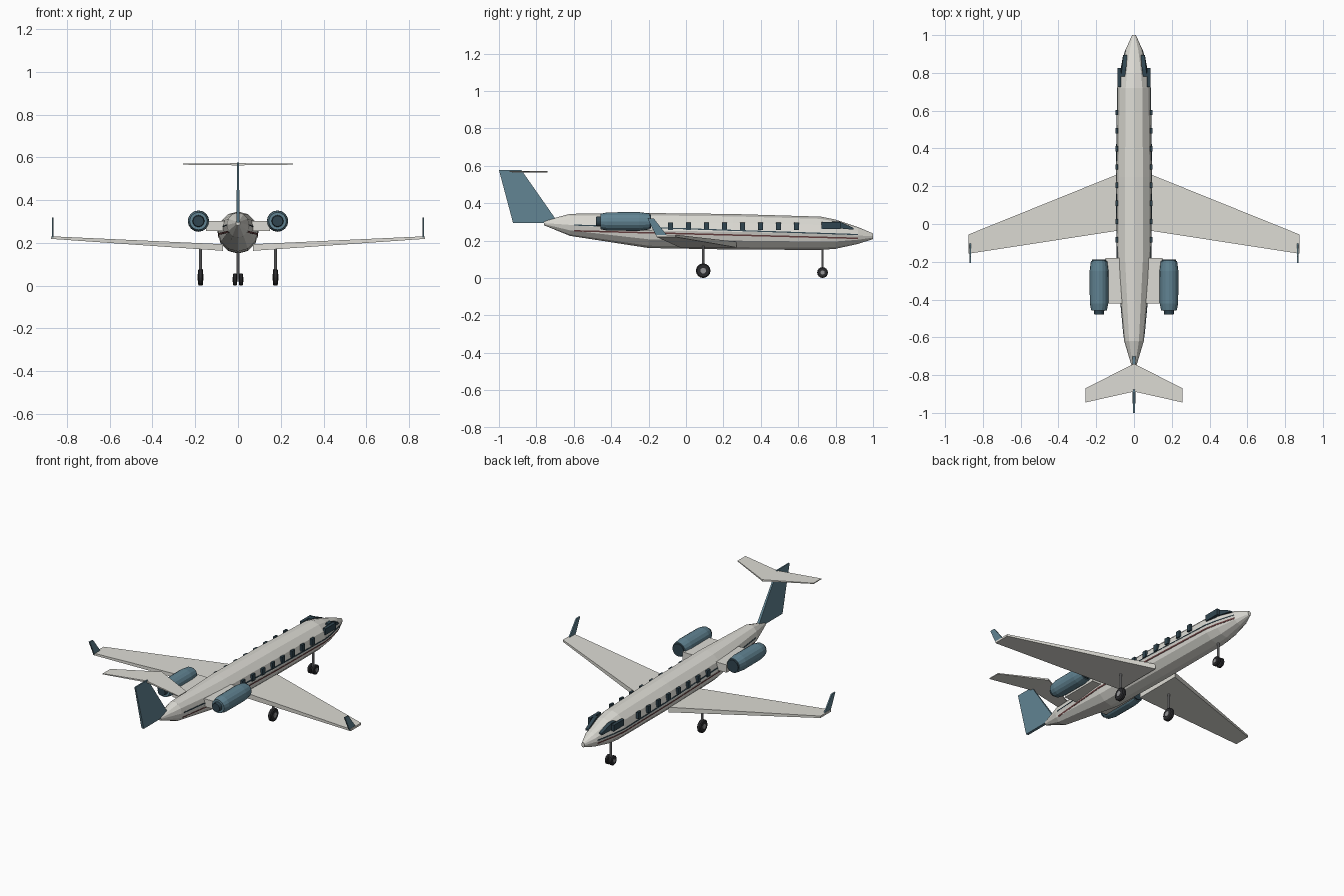
import bpy, bmesh, math
from mathutils import Vector

if "Cube" in bpy.data.objects:
    bpy.data.objects.remove(bpy.data.objects["Cube"])

def material(name, rgb):
    m = bpy.data.materials.new(name)
    m.diffuse_color = (*rgb, 1)
    m.use_nodes = True
    m.node_tree.nodes["Principled BSDF"].inputs["Base Color"].default_value = m.diffuse_color
    return m

WHITE = material("off_white", (0.72, 0.71, 0.66))
BLUE = material("slate_blue", (0.12, 0.23, 0.29))
GLASS = material("dark_glass", (0.03, 0.06, 0.08))
RED = material("stripe_red", (0.16, 0.06, 0.06))
RUBBER = material("rubber", (0.025, 0.025, 0.028))
METAL = material("metal", (0.3, 0.3, 0.31))

def loft(name, rings, mat, mirror=False):
    """Skin a list of equal-length point rings and cap both ends."""
    for side in ((1, -1) if mirror else (1,)):
        bm = bmesh.new()
        vs = [[bm.verts.new((p[0] * side, p[1], p[2])) for p in r] for r in rings]
        n = len(rings[0])
        for a, b in zip(vs, vs[1:]):
            for i in range(n):
                j = (i + 1) % n
                bm.faces.new((a[i], a[j], b[j], b[i]))
        bm.faces.new(vs[0])
        bm.faces.new(vs[-1])
        bmesh.ops.recalc_face_normals(bm, faces=bm.faces)
        label = name if not mirror else ("right_" if side > 0 else "left_") + name
        me = bpy.data.meshes.new(label)
        bm.to_mesh(me)
        bm.free()
        me.materials.append(mat)
        bpy.context.collection.objects.link(bpy.data.objects.new(label, me))

def ring_y(x, y, z, rx, rz, n):
    return [(x + rx * math.cos(2 * math.pi * i / n), y,
             z + rz * math.sin(2 * math.pi * i / n)) for i in range(n)]

def ring_x(x, y, z, r, n):
    return [(x, y + r * math.cos(2 * math.pi * i / n),
             z + r * math.sin(2 * math.pi * i / n)) for i in range(n)]

def ring_z(x, y, z, r, n):
    return [(x + r * math.cos(2 * math.pi * i / n),
             y + r * math.sin(2 * math.pi * i / n), z) for i in range(n)]

def box(name, lo, hi, mat, mirror=False):
    rect = lambda x: [(x, lo[1], lo[2]), (x, hi[1], lo[2]), (x, hi[1], hi[2]), (x, lo[1], hi[2])]
    loft(name, [rect(lo[0]), rect(hi[0])], mat, mirror)

def chord(x, y0, y1, z0, z1):
    return [(x, y0, z0), (x, y1, z0), (x, y1, z1), (x, y0, z1)]

# Fuselage stations: y, half width, bottom z, top z
BODY = [(-0.76, 0.010, 0.282, 0.305), (-0.62, 0.052, 0.225, 0.343),
        (-0.20, 0.093, 0.160, 0.347), (0.25, 0.095, 0.152, 0.342),
        (0.72, 0.088, 0.150, 0.328), (0.80, 0.075, 0.156, 0.312),
        (0.92, 0.046, 0.182, 0.272), (1.00, 0.010, 0.208, 0.238)]
loft("fuselage", [ring_y(0, y, (a + b) / 2, w, (b - a) / 2, 12) for y, w, a, b in BODY], WHITE)

def skin_x(y, z):
    """Half width of the fuselage skin at a given y and z."""
    for p, q in zip(BODY, BODY[1:]):
        if p[0] <= y <= q[0]:
            t = (y - p[0]) / (q[0] - p[0])
            w, a, b = (p[i] + t * (q[i] - p[i]) for i in (1, 2, 3))
    s = min(abs(z - (a + b) / 2) / ((b - a) / 2), 1)
    k = [(math.sin(math.radians(d)), math.cos(math.radians(d))) for d in (0, 30, 60, 90)]
    for (s0, c0), (s1, c1) in zip(k, k[1:]):
        if s <= s1 + 1e-6:
            return w * (c0 + (c1 - c0) * (s - s0) / (s1 - s0))

# Side stripes following the skin
def stripe(name, z0, z1, half, mat):
    rings = []
    ys = [-0.60, -0.40, -0.20, 0.02, 0.25, 0.48, 0.72, 0.80, 0.92]
    for y in ys:
        z = z0 + (z1 - z0) * (y - ys[0]) / (ys[-1] - ys[0])
        lo, hi = skin_x(y, z - half), skin_x(y, z + half)
        rings.append([(lo - 0.004, y, z - half), (lo + 0.002, y, z - half),
                      (hi + 0.002, y, z + half), (hi - 0.004, y, z + half)])
    loft(name, rings, mat, True)

stripe("upper_stripe", 0.283, 0.232, 0.003, GLASS)
stripe("lower_stripe", 0.252, 0.212, 0.004, RED)

# Cabin windows
for i in range(8):
    y = -0.083 + 0.0962 * i
    box(f"cabin_window_{i + 1}", (0.085, y - 0.014, 0.256), (0.099, y + 0.014, 0.296), GLASS, True)

# Cockpit side windows and windscreen panels
box("cockpit_side_window", (0.070, 0.725, 0.262), (0.088, 0.825, 0.300), GLASS, True)
loft("windscreen", [
    [(0.052, 0.78, 0.265), (0.074, 0.78, 0.265), (0.070, 0.78, 0.303), (0.048, 0.78, 0.303)],
    [(0.045, 0.82, 0.265), (0.070, 0.82, 0.265), (0.064, 0.82, 0.302), (0.042, 0.82, 0.302)],
    [(0.038, 0.895, 0.258), (0.058, 0.895, 0.258), (0.056, 0.895, 0.268), (0.036, 0.895, 0.268)]],
    GLASS, True)

# Wings and winglets
loft("wing", [chord(0.07, -0.033, 0.270, 0.163, 0.194),
              chord(0.875, -0.157, -0.055, 0.219, 0.231)], WHITE, True)
winglet = [(-0.160, 0.225), (-0.100, 0.225), (-0.172, 0.318), (-0.206, 0.320)]
loft("winglet", [[(x, y, z) for y, z in winglet] for x in (0.863, 0.871)], BLUE, True)

# Tail fin, thinner at the top
fin = [(-0.925, 0.295, 0.008), (-0.683, 0.295, 0.008), (-0.880, 0.577, 0.004), (-1.0, 0.577, 0.004)]
loft("tail_fin", [[(s * t, y, z) for y, z, t in fin] for s in (-1, 1)], BLUE)

# Tailplane, tip to tip
tip, mid = (-0.945, -0.870, 0.566, 0.571), (-0.887, -0.740, 0.563, 0.573)
loft("tailplane", [chord(-0.258, *tip), chord(0, *mid), chord(0.258, *tip)], WHITE)

# Engines with pylons, intakes and exhausts
EX, EZ = 0.185, 0.302
def turned(name, profile, mat):
    loft(name, [ring_y(EX, y, EZ, r, r, 16) for y, r in profile], mat, True)

turned("engine_nacelle", [(-0.458, 0.041), (-0.42, 0.049), (-0.25, 0.050), (-0.195, 0.043)], BLUE)
turned("engine_intake", [(-0.20, 0.038), (-0.187, 0.038)], GLASS)
turned("engine_exhaust", [(-0.480, 0.025), (-0.450, 0.029)], GLASS)
box("engine_pylon", (0.04, -0.42, 0.255), (0.15, -0.18, 0.303), WHITE, True)

# Main landing gear
def wheel(name, x, y, r, half, mirror=True):
    loft(name, [ring_x(x - half, y, r, r * 0.85, 16), ring_x(x - half * 0.6, y, r, r, 16),
                ring_x(x + half * 0.6, y, r, r, 16), ring_x(x + half, y, r, r * 0.85, 16)],
         RUBBER, mirror)
    loft(name + "_hub", [ring_x(x - half - 0.002, y, r, r * 0.4, 10),
                         ring_x(x + half + 0.002, y, r, r * 0.4, 10)], METAL, mirror)

wheel("main_wheel", 0.175, 0.092, 0.039, 0.012)
loft("main_strut", [ring_z(0.175, 0.092, z, 0.007, 8) for z in (0.04, 0.18)], METAL, True)

# Nose landing gear with twin wheels
wheel("nose_wheel", 0.014, 0.730, 0.029, 0.009)
loft("nose_strut", [ring_z(0, 0.730, z, 0.006, 8) for z in (0.029, 0.165)], METAL)
box("nose_axle", (-0.014, 0.725, 0.024), (0.014, 0.735, 0.034), METAL)
